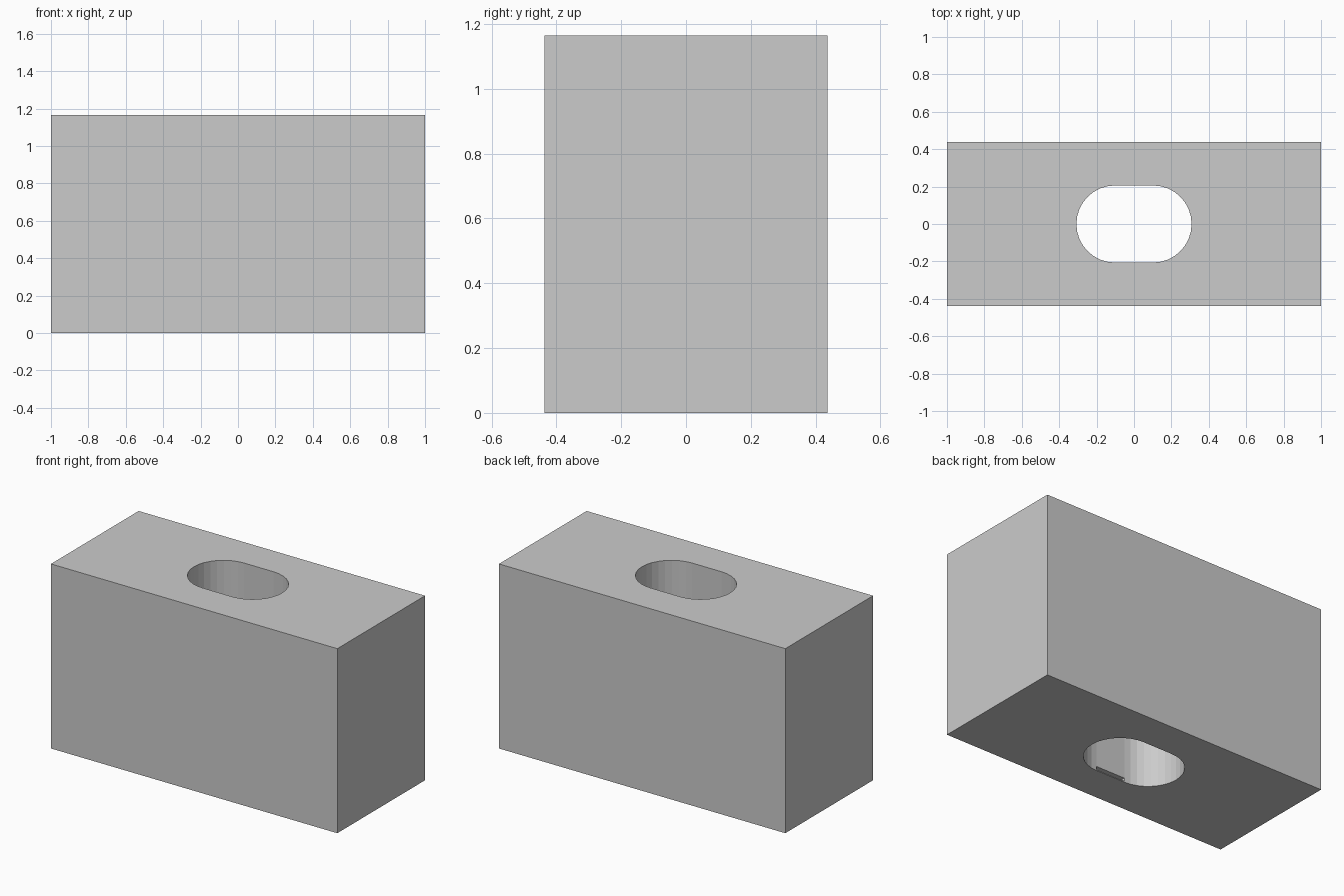
import bpy, bmesh
from math import sin, cos, pi

if "Cube" in bpy.data.objects:
    bpy.data.objects.remove(bpy.data.objects["Cube"])

WIDTH, DEPTH, HEIGHT = 2.0, 0.875, 1.165
RADIUS, HALF_STRAIGHT, SEGMENTS = 0.206, 0.102, 16


def make_object(name, bm):
    bmesh.ops.recalc_face_normals(bm, faces=bm.faces)
    mesh = bpy.data.meshes.new(name)
    bm.to_mesh(mesh)
    bm.free()
    obj = bpy.data.objects.new(name, mesh)
    bpy.context.collection.objects.link(obj)
    return obj


def box(name, size, centre):
    bm = bmesh.new()
    bmesh.ops.create_cube(bm, size=1)
    bmesh.ops.scale(bm, vec=size, verts=bm.verts)
    bmesh.ops.translate(bm, vec=centre, verts=bm.verts)
    return make_object(name, bm)


def rounded_slot(name, z0, z1):
    bm = bmesh.new()
    ring = []
    for side in (1, -1):
        for i in range(SEGMENTS + 1):
            a = -pi / 2 + pi * i / SEGMENTS
            ring.append(bm.verts.new((side * (HALF_STRAIGHT + RADIUS * cos(a)),
                                      side * RADIUS * sin(a), z0)))
    face = bm.faces.new(ring)
    top = bmesh.ops.extrude_face_region(bm, geom=[face])["geom"]
    bmesh.ops.translate(bm, vec=(0, 0, z1 - z0),
                        verts=[v for v in top if isinstance(v, bmesh.types.BMVert)])
    return make_object(name, bm)


def cut(target, cutter):
    mod = target.modifiers.new(cutter.name, 'BOOLEAN')
    mod.operation = 'DIFFERENCE'
    mod.solver = 'EXACT'
    mod.object = cutter
    cutter.hide_render = True
    cutter.hide_set(True)


# Solid block
block = box("block", (WIDTH, DEPTH, HEIGHT), (0, 0, HEIGHT / 2))

# Rounded handle hole straight through
cut(block, rounded_slot("handle_hole_cutter", -0.1, HEIGHT + 0.1))

# Thin groove low on the flat walls of the hole
cut(block, box("groove_cutter", (2 * HALF_STRAIGHT, 2 * RADIUS + 0.06, 0.02), (0, 0, 0.016)))
